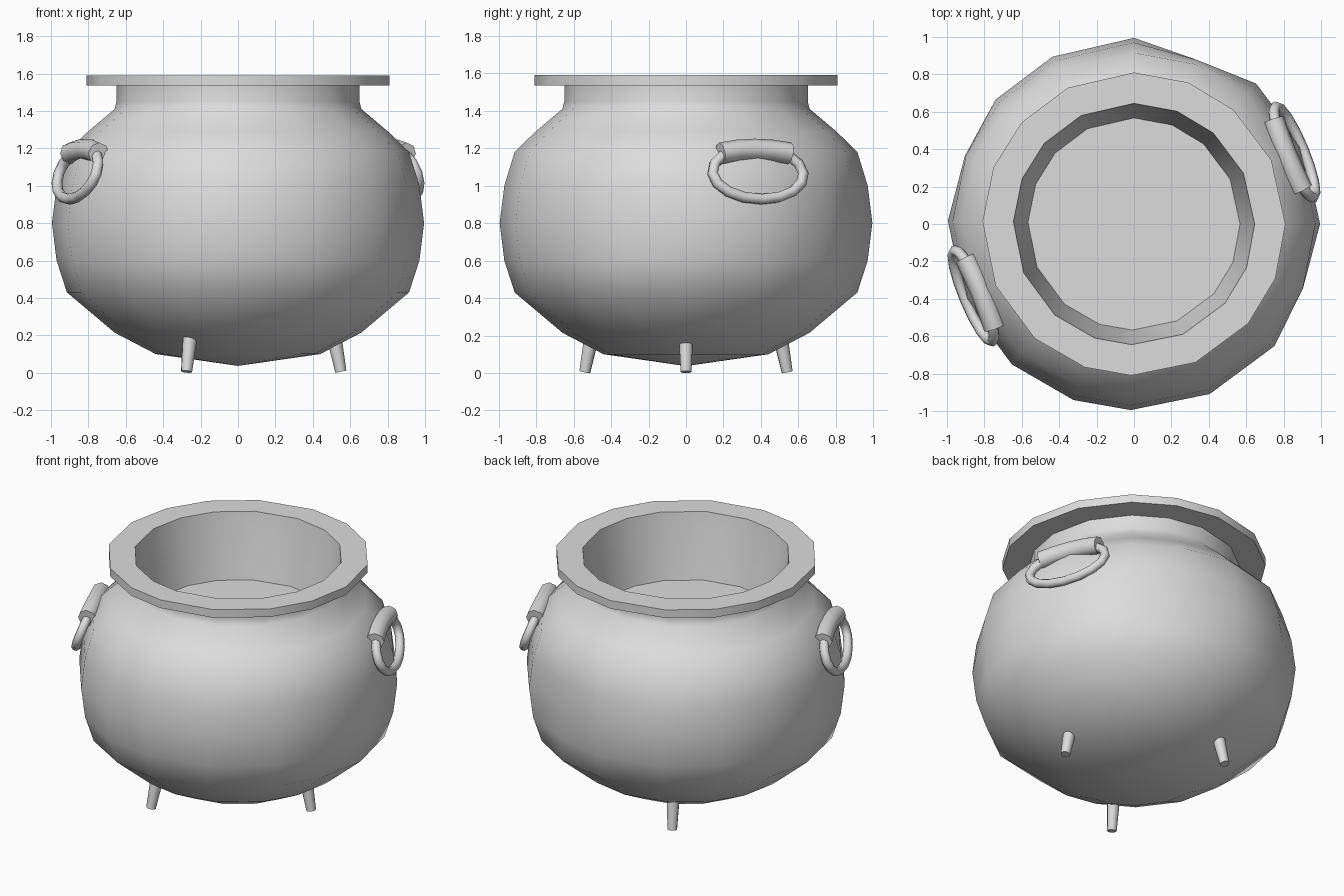
import bpy, bmesh, math
from mathutils import Vector

cube = bpy.data.objects.get("Cube")
if cube:
    bpy.data.objects.remove(cube, do_unlink=True)

iron = bpy.data.materials.new("grey_iron")
iron.use_nodes = True
GREY = (0.72, 0.72, 0.72, 1)
iron.diffuse_color = GREY
iron.node_tree.nodes["Principled BSDF"].inputs["Base Color"].default_value = GREY

# Slightly uneven spacing of the sixteen sides, with a few flattened corners
ANGLES = [math.radians(a) for a in (0, 25, 49, 69, 90, 116, 138, 158,
                                    179, 204, 229, 251, 269, 294, 319, 339)]
CORNER_LIMIT = {3: 0.94, 7: 0.975, 15: 0.967}


def ring_points(radius, z):
    points = []
    for i, a in enumerate(ANGLES):
        r = min(radius, CORNER_LIMIT.get(i, radius))
        points.append(Vector((r * math.cos(a), r * math.sin(a), z)))
    return points


def finish(name, bm, sharp_angle):
    mesh = bpy.data.meshes.new(name)
    bmesh.ops.recalc_face_normals(bm, faces=bm.faces)
    for face in bm.faces:
        face.smooth = True
    bm.to_mesh(mesh)
    bm.free()
    mesh.set_sharp_from_angle(angle=math.radians(sharp_angle))
    mesh.materials.append(iron)
    obj = bpy.data.objects.new(name, mesh)
    bpy.context.collection.objects.link(obj)
    return obj


def lathe(name, profile):
    """Spin a profile whose first point is on the axis; cap its last ring."""
    bm = bmesh.new()
    tip = bm.verts.new((0, 0, profile[0][1]))
    rings = [[bm.verts.new(p) for p in ring_points(r, z)] for r, z in profile[1:]]
    n = len(ANGLES)
    for i in range(n):
        j = (i + 1) % n
        bm.faces.new((tip, rings[0][j], rings[0][i]))
        for low, high in zip(rings, rings[1:]):
            bm.faces.new((low[i], low[j], high[j], high[i]))
    bm.faces.new(rings[-1])
    return finish(name, bm, 60)


def tube(name, points, radius, cyclic, sharp_angle):
    """Sweep a round section along a path and turn it into a mesh."""
    curve = bpy.data.curves.new(name, "CURVE")
    curve.dimensions = "3D"
    curve.bevel_depth = radius
    curve.bevel_resolution = 2
    curve.use_fill_caps = not cyclic
    spline = curve.splines.new("POLY")
    spline.points.add(len(points) - 1)
    for sp, p in zip(spline.points, points):
        sp.co = (*p, 1)
    spline.use_cyclic_u = cyclic
    obj = bpy.data.objects.new(name, curve)
    bpy.context.collection.objects.link(obj)
    bpy.ops.object.select_all(action="DESELECT")
    obj.select_set(True)
    bpy.context.view_layer.objects.active = obj
    bpy.ops.object.convert(target="MESH")
    obj = bpy.context.view_layer.objects.active
    bpy.ops.object.shade_smooth_by_angle(angle=math.radians(sharp_angle))
    obj.data.materials.clear()
    obj.data.materials.append(iron)


# Pot: belly, neck, flat lip, inner wall and inner floor
lathe("pot_body", [(0, 0.037), (0.44, 0.1), (0.66, 0.215), (0.915, 0.43),
                   (0.97, 0.6), (0.995, 0.8), (0.97, 1.0), (0.915, 1.18),
                   (0.802, 1.29), (0.66, 1.41), (0.65, 1.45), (0.65, 1.535),
                   (0.81, 1.535), (0.81, 1.59), (0.645, 1.59), (0.632, 1.5),
                   (0.567, 1.16)])

# Three tapered legs leaning outward
for side, (x, y) in {"left": (0.55, 0), "back": (-0.275, 0.54),
                     "front": (-0.275, -0.54)}.items():
    foot = Vector((x, y, 0.006))
    top = Vector((x * 0.92, y * 0.92, 0.23))
    axis = top - foot
    bm = bmesh.new()
    bmesh.ops.create_cone(bm, cap_ends=True, segments=10, radius1=0.03,
                          radius2=0.042, depth=axis.length)
    leg = finish(side + "_leg", bm, 40)
    leg.location = (foot + top) / 2
    leg.rotation_mode = "QUATERNION"
    leg.rotation_quaternion = axis.to_track_quat("Z", "Y")

# Two hanging ring handles, each with a thick grip along the top
for side, turn in (("left", 0), ("right", math.pi)):
    angle = math.radians(22.5) + turn
    out = Vector((math.cos(angle), math.sin(angle), 0))
    along = Vector((-out.y, out.x, 0))

    def on_handle(t, z):
        # The ring leans outward toward its lower edge
        reach = 0.895 + (1.19 - z) * 0.36
        return out * reach + along * (t + 0.027) + Vector((0, 0, z))

    steps = [math.tau * k / 16 for k in range(16)]
    tube(side + "_handle_ring",
         [on_handle(0.262 * math.cos(s), 1.066 + 0.138 * math.sin(s)) for s in steps],
         0.029, True, 80)
    tube(side + "_handle_grip",
         [on_handle(t, 1.193 - 0.5 * t * t) for t in (-0.2, -0.1, 0, 0.1, 0.2)],
         0.058, False, 50)
